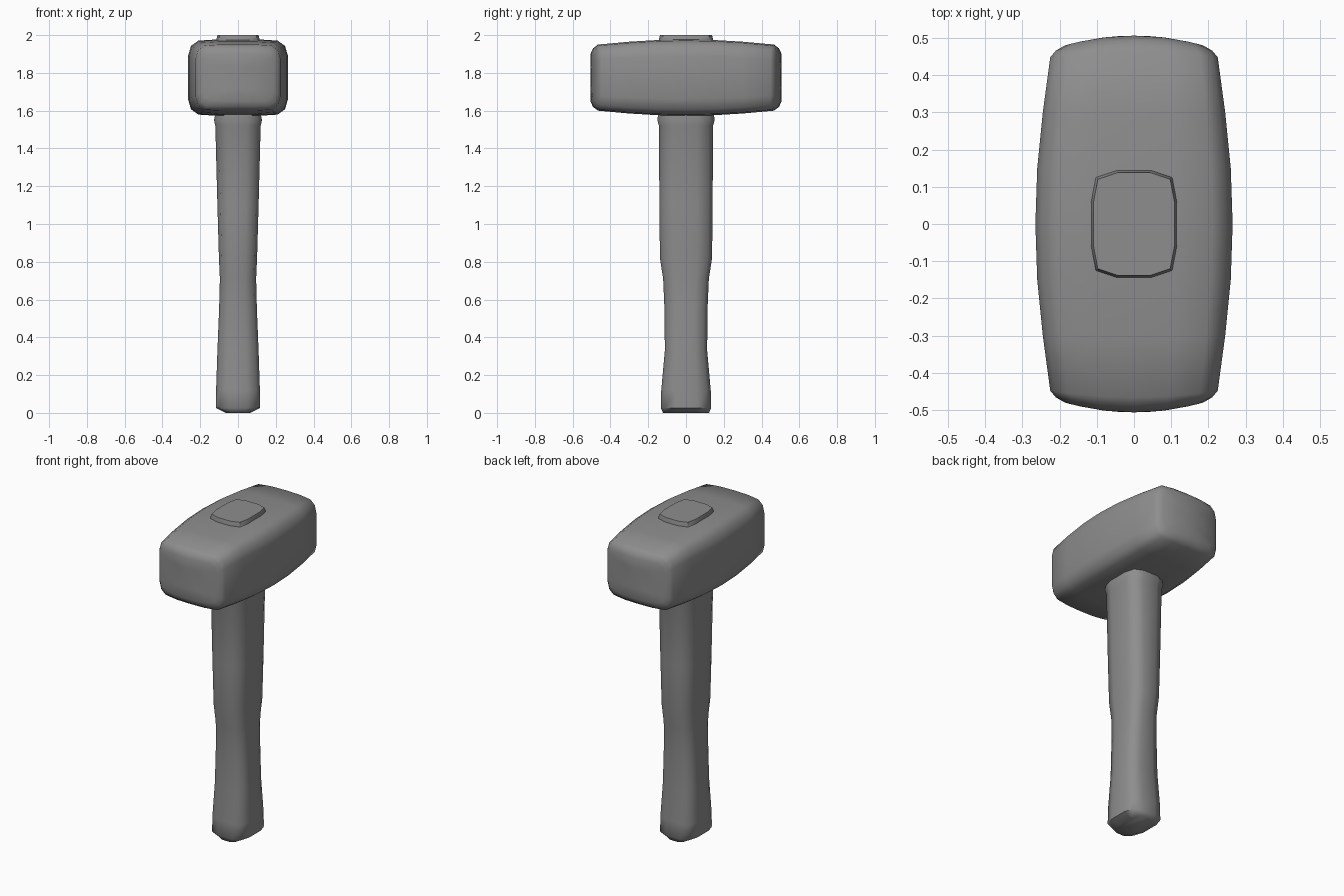
import bpy, math

if "Cube" in bpy.data.objects:
    bpy.data.objects.remove(bpy.data.objects["Cube"])

# Dark grey shared by all parts
grey = bpy.data.materials.new("dark_grey")
grey.diffuse_color = (0.27, 0.27, 0.27, 1)
grey.use_nodes = True
grey.node_tree.nodes["Principled BSDF"].inputs["Base Color"].default_value = grey.diffuse_color


def full_ring(quarter):
    """Expand quarter outline points (from +x axis to +y axis) to a closed loop."""
    half = quarter + [(-x, y) for x, y in reversed(quarter)]
    pts = half + [(-x, -y) for x, y in reversed(half)]
    loop = []
    for p in pts:
        p = (p[0] + 0.0, p[1] + 0.0)
        if p not in loop:
            loop.append(p)
    return sorted(loop, key=lambda p: math.atan2(p[1], p[0]))


def loft(name, rings, angle, tips=None):
    """Skin rings of equal size; close ends with n-gons or fans to tip points."""
    n = len(rings[0])
    verts = [p for r in rings for p in r]
    faces = [(k * n + i, k * n + (i + 1) % n, (k + 1) * n + (i + 1) % n, (k + 1) * n + i)
             for k in range(len(rings) - 1) for i in range(n)]
    last = (len(rings) - 1) * n
    if tips:
        a = len(verts)
        verts += tips
        for i in range(n):
            j = (i + 1) % n
            faces += [(j, i, a), (last + i, last + j, a + 1)]
    else:
        faces += [tuple(reversed(range(n))), tuple(range(last, last + n))]
    mesh = bpy.data.meshes.new(name)
    mesh.from_pydata(verts, [], faces)
    mesh.materials.append(grey)
    obj = bpy.data.objects.new(name, mesh)
    bpy.context.collection.objects.link(obj)
    bpy.ops.object.select_all(action='DESELECT')
    obj.select_set(True)
    bpy.context.view_layer.objects.active = obj
    bpy.ops.object.mode_set(mode='EDIT')
    bpy.ops.mesh.select_all(action='SELECT')
    bpy.ops.mesh.normals_make_consistent(inside=False)
    bpy.ops.object.mode_set(mode='OBJECT')
    bpy.ops.object.shade_smooth_by_angle(angle=math.radians(angle))
    return obj


# Handle: twelve-sided section (rounder below the head), waisted grip, flare, tip on top
grip = full_ring([(1, 0.42), (0.85, 0.84), (0.4, 1)])
tip = full_ring([(1, 0.42), (0.89, 0.87), (0.4, 1)])
levels = [(0, 0.065, 0.122), (0.026, 0.117, 0.133), (0.12, 0.116, 0.131),
          (0.33, 0.109, 0.112), (0.55, 0.1, 0.114), (0.71, 0.096, 0.121),
          (0.82, 0.101, 0.138), (1.1, 0.109, 0.141), (1.52, 0.12, 0.143),
          (1.55, 0.127, 0.152), (1.6, 0.117, 0.144), (1.975, 0.115, 0.144),
          (2.0, 0.109, 0.138)]
loft("handle", [[(x * hx, y * hy, z) for x, y in (tip if z > 1.7 else grip)]
                for z, hx, hy in levels], 58)

# Head: barrel-shaped block along y with rounded corners and domed striking faces
CZ = 1.775
outline = full_ring([(1, 0), (1, 0.56), (0.94, 0.83), (0.79, 0.97), (0.42, 1), (0, 1)])
# distance along y at the middle, half width, half height, dome drop at full width
stations = [(0, 0.265, 0.202, 0), (0.15, 0.26, 0.199, 0), (0.3, 0.245, 0.19, 0),
            (0.466, 0.225, 0.175, 0.018), (0.493, 0.21, 0.154, 0.027),
            (0.506, 0.185, 0.125, 0.026), (0.506, 0.0925, 0.0625, 0.0065)]
ends = [(-1, s) for s in reversed(stations[1:])] + [(1, s) for s in stations]
loft("hammer_head",
     [[(x * hx, side * (y - drop * x * x), CZ + z * hz) for x, z in outline]
      for side, (y, hx, hz, drop) in ends],
     60, tips=[(0, -0.506, CZ), (0, 0.506, CZ)])
